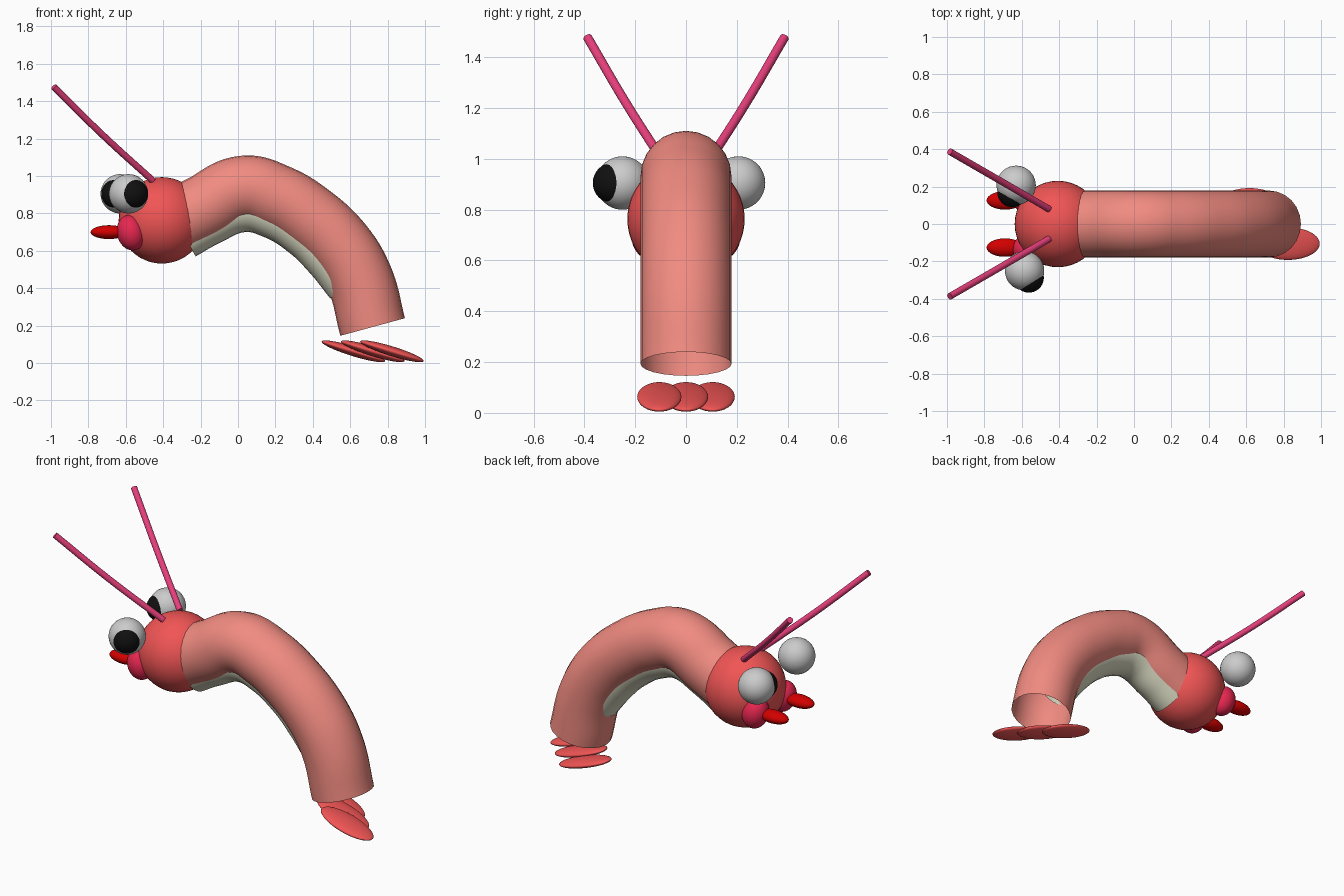
import bpy

if "Cube" in bpy.data.objects:
    bpy.data.objects.remove(bpy.data.objects["Cube"])


def material(name, rgb):
    m = bpy.data.materials.new(name)
    m.diffuse_color = (*rgb, 1)
    m.use_nodes = True
    m.node_tree.nodes["Principled BSDF"].inputs["Base Color"].default_value = m.diffuse_color
    return m


SALMON = material("salmon", (0.88, 0.26, 0.22))
RED = material("coral_red", (0.88, 0.09, 0.09))
CREAM = material("cream", (0.72, 0.72, 0.56))
BLACK = material("black", (0.005, 0.005, 0.005))
PINK = material("pink", (0.8, 0.02, 0.08))
DEEP = material("deep_red", (0.65, 0.0, 0.0))
MAGENTA = material("magenta", (0.8, 0.05, 0.2))


def finish(ob, name, mat):
    ob.name = name
    if mat:
        ob.data.materials.append(mat)
    bpy.ops.object.shade_smooth_by_angle()
    return ob


def ellipsoid(name, loc, radii, mat=None, tilt=0.0):
    bpy.ops.mesh.primitive_uv_sphere_add(segments=40, ring_count=24, location=loc,
                                         rotation=(0, tilt, 0))
    ob = bpy.context.object
    ob.scale = radii
    return finish(ob, name, mat)


def tube(name, points, radius, mat, caps=False):
    cu = bpy.data.curves.new(name, 'CURVE')
    cu.dimensions = '3D'
    cu.bevel_depth = radius
    cu.bevel_resolution = 10
    cu.resolution_u = 10
    cu.use_fill_caps = caps
    sp = cu.splines.new('BEZIER')
    sp.bezier_points.add(len(points) - 1)
    for bp, p in zip(sp.bezier_points, points):
        bp.co = p
        bp.handle_left_type = bp.handle_right_type = 'AUTO'
    ob = bpy.data.objects.new(name, cu)
    bpy.context.collection.objects.link(ob)
    bpy.ops.object.select_all(action='DESELECT')
    ob.select_set(True)
    bpy.context.view_layer.objects.active = ob
    bpy.ops.object.convert(target='MESH')
    return finish(bpy.context.object, name, mat)


# Arched body, open at the tail end
spine = [(-0.34, 0.75), (-0.19, 0.825), (0.03, 0.93), (0.205, 0.885), (0.38, 0.78),
         (0.545, 0.625), (0.65, 0.45), (0.72, 0.193)]
tube("body", [(x, 0, z) for x, z in spine], 0.179, SALMON)

# Pale underside
under = [(-0.285, 0.675), (-0.16, 0.745), (0.03, 0.82), (0.18, 0.787), (0.35, 0.683),
         (0.475, 0.56), (0.587, 0.42)]
tube("belly", [(x, 0, z) for x, z in under], 0.12, CREAM)

# Head
ellipsoid("head", (-0.407, 0, 0.763), (0.231,) * 3, RED)

# Eyes: both look toward the front, one slightly further forward
for name, x, y, dx in (("front", -0.585, -0.25, 0.023), ("back", -0.63, 0.207, -0.021)):
    ellipsoid(name + "_eye", (x, y, 0.905), (0.105,) * 3)
    ellipsoid(name + "_pupil", (x + dx, y - 0.037, 0.905), (0.08,) * 3, BLACK)

# Paired mouth parts and antennae
for name, s in (("front", -1), ("back", 1)):
    ellipsoid(name + "_cheek", (-0.572, s * 0.135, 0.697), (0.075, 0.08, 0.096), PINK, -0.25)
    ellipsoid(name + "_mouth_tip", (-0.69, s * 0.126, 0.70), (0.098, 0.049, 0.037), DEEP)
    tube(name + "_antenna", [(-0.455, s * 0.08, 0.975), (-0.72, s * 0.234, 1.216),
                             (-0.985, s * 0.387, 1.477)], 0.018, MAGENTA, True)

# Tail fan of three flat lobes
for i in (-1, 0, 1):
    ellipsoid(f"tail_fin_{i + 2}", (0.72 - 0.103 * i, 0.105 * i, 0.063),
              (0.178, 0.087, 0.026), RED, 0.3)
